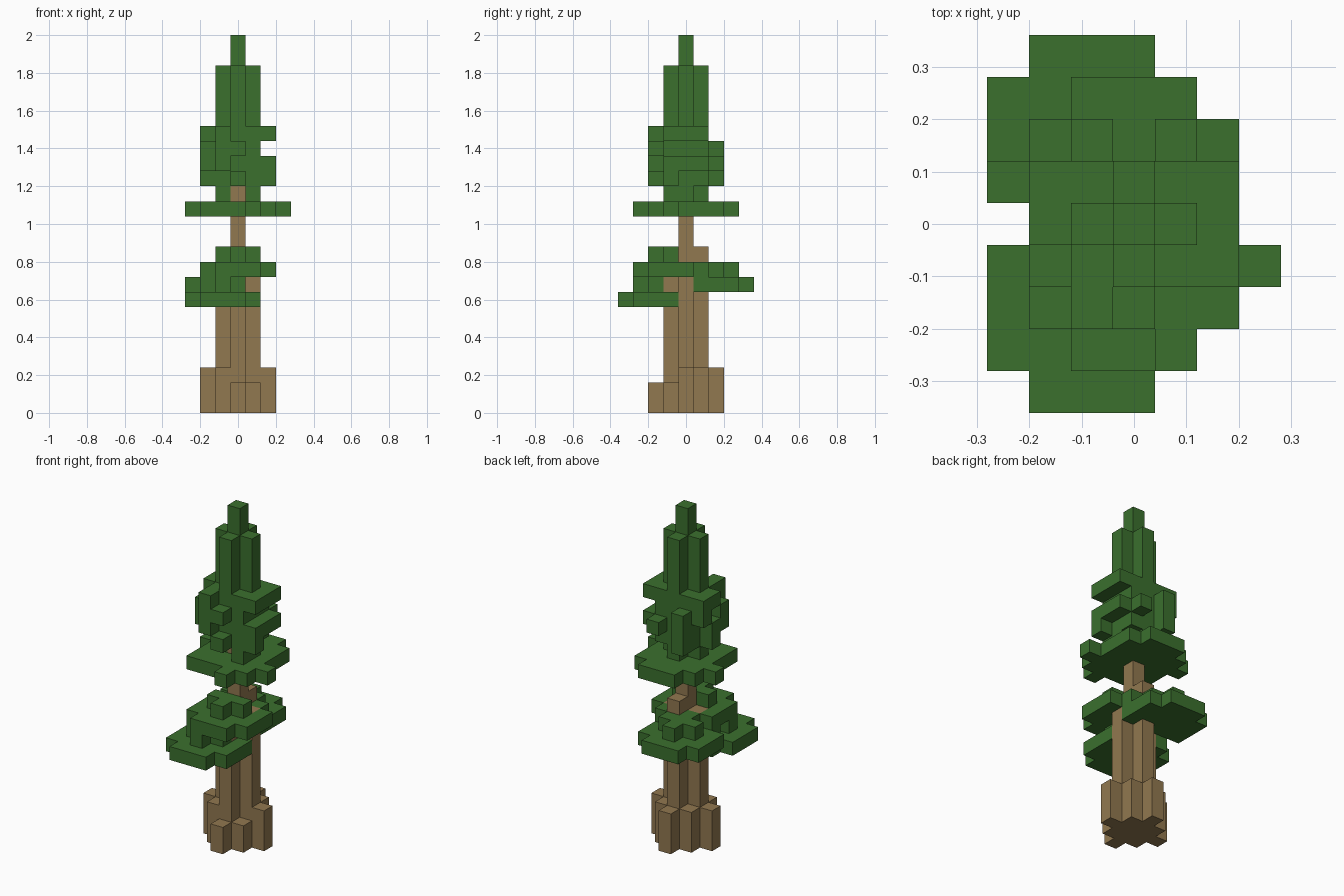
import bpy
import bmesh
from mathutils import Vector

cube = bpy.data.objects.get("Cube")
if cube:
    bpy.data.objects.remove(cube, do_unlink=True)

U = 0.08  # edge length of one block


def material(name, color):
    m = bpy.data.materials.new(name)
    m.use_nodes = True
    m.diffuse_color = color
    m.node_tree.nodes["Principled BSDF"].inputs["Base Color"].default_value = color
    return m


bark = material("bark brown", (0.285, 0.188, 0.08, 1))
needles = material("needle green", (0.043, 0.16, 0.027, 1))

occupied = set()
parts = {}


def block(part, x, y, z):
    """Fill inclusive ranges of cells; the first part to claim a cell keeps it."""
    cells = parts.setdefault(part, set())
    for i in range(x[0], x[-1] + 1):
        for j in range(y[0], y[-1] + 1):
            for k in range(z[0], z[-1] + 1):
                if (i, j, k) not in occupied:
                    occupied.add((i, j, k))
                    cells.add((i, j, k))


def plus(part, cx, cy, z):
    block(part, (cx - 1, cx + 1), (cy,), z)
    block(part, (cx,), (cy - 1, cy + 1), z)


def disc(part, cx, cy, z):
    block(part, (cx - 2, cx + 2), (cy - 1, cy + 1), z)
    block(part, (cx - 1, cx + 1), (cy - 2, cy + 2), z)


# Trunk: cross-shaped stem, thin upper core and a stub
plus("trunk", 0, 0, (0, 9))
block("trunk", (0,), (0,), (10, 15))
block("trunk", (0,), (1,), (10,))

# Roots: ring of columns, lower towards the front
for x, y in ((2, 0), (1, 1), (0, 2), (-1, 1), (-2, 0), (-1, -1)):
    block("roots", (x,), (y,), (0, 2))
for x, y in ((0, -2), (1, -1)):
    block("roots", (x,), (y,), (0, 1))

# Lower boughs: three discs, each capped by a small cross
for name, cx, cy, k in (("front_bough", -1, -2, 7),
                        ("back_bough", -1, 2, 8),
                        ("middle_bough", 0, -1, 9)):
    disc(name, cx, cy, (k,))
    plus(name, cx, cy, (k + 1,))

# Skirt: square layer with uneven tips
block("skirt", (-2, 2), (-2, 2), (13,))
block("skirt", (-1, 1), (3,), (13,))
for x, y in ((3, -1), (1, -3), (-3, 1)):
    block("skirt", (x,), (y,), (13,))

# Crown: irregular clumps around the core
C = "crown"
for x, y in ((1, 0), (-1, 0), (0, 1), (1, -1)):
    block(C, (x,), (y,), (14,))
block(C, (-1, 1), (0, 1), (15, 18))
block(C, (0, 2), (-1,), (15, 16))
block(C, (0, 1), (-1,), (17,))
block(C, (0,), (-2,), (15,))
block(C, (0,), (-2,), (17,))
block(C, (-2, -1), (-1,), (16, 17))
block(C, (-1,), (-2,), (16, 18))
block(C, (-2,), (0,), (15, 16))
block(C, (-2,), (1,), (17,))
block(C, (2,), (0, 1), (16,))
block(C, (-1,), (2,), (15, 17))
block(C, (1,), (2,), (16,))
block(C, (-2, 2), (0, 1), (18,))
block(C, (-1, 2), (-1,), (18,))

# Spire: cross-shaped top and a single tip
plus("spire", 0, 0, (19, 22))
block("spire", (0,), (0,), (23, 24))


def build(name, cells, mat):
    """Mesh of the outward block faces, merged into larger flat faces."""
    bm = bmesh.new()
    for cell in sorted(cells):
        centre = Vector(cell) + Vector((0, 0, 0.5))
        for axis in range(3):
            for sign in (-1, 1):
                n = Vector((0, 0, 0))
                n[axis] = sign
                if tuple(int(a + b) for a, b in zip(cell, n)) in occupied:
                    continue
                u = Vector((0, 0, 0))
                u[(axis + 1) % 3] = 0.5
                v = n.cross(u)
                mid = centre + n * 0.5
                corners = (mid - u - v, mid + u - v, mid + u + v, mid - u + v)
                bm.faces.new([bm.verts.new(p * U) for p in corners])
    bmesh.ops.remove_doubles(bm, verts=bm.verts[:], dist=0.001)
    bmesh.ops.dissolve_limit(bm, angle_limit=0.01, verts=bm.verts[:],
                             edges=bm.edges[:])
    mesh = bpy.data.meshes.new(name)
    bm.to_mesh(mesh)
    bm.free()
    mesh.materials.append(mat)
    bpy.context.collection.objects.link(bpy.data.objects.new(name, mesh))


for name, cells in parts.items():
    build(name, cells, bark if name in ("trunk", "roots") else needles)
